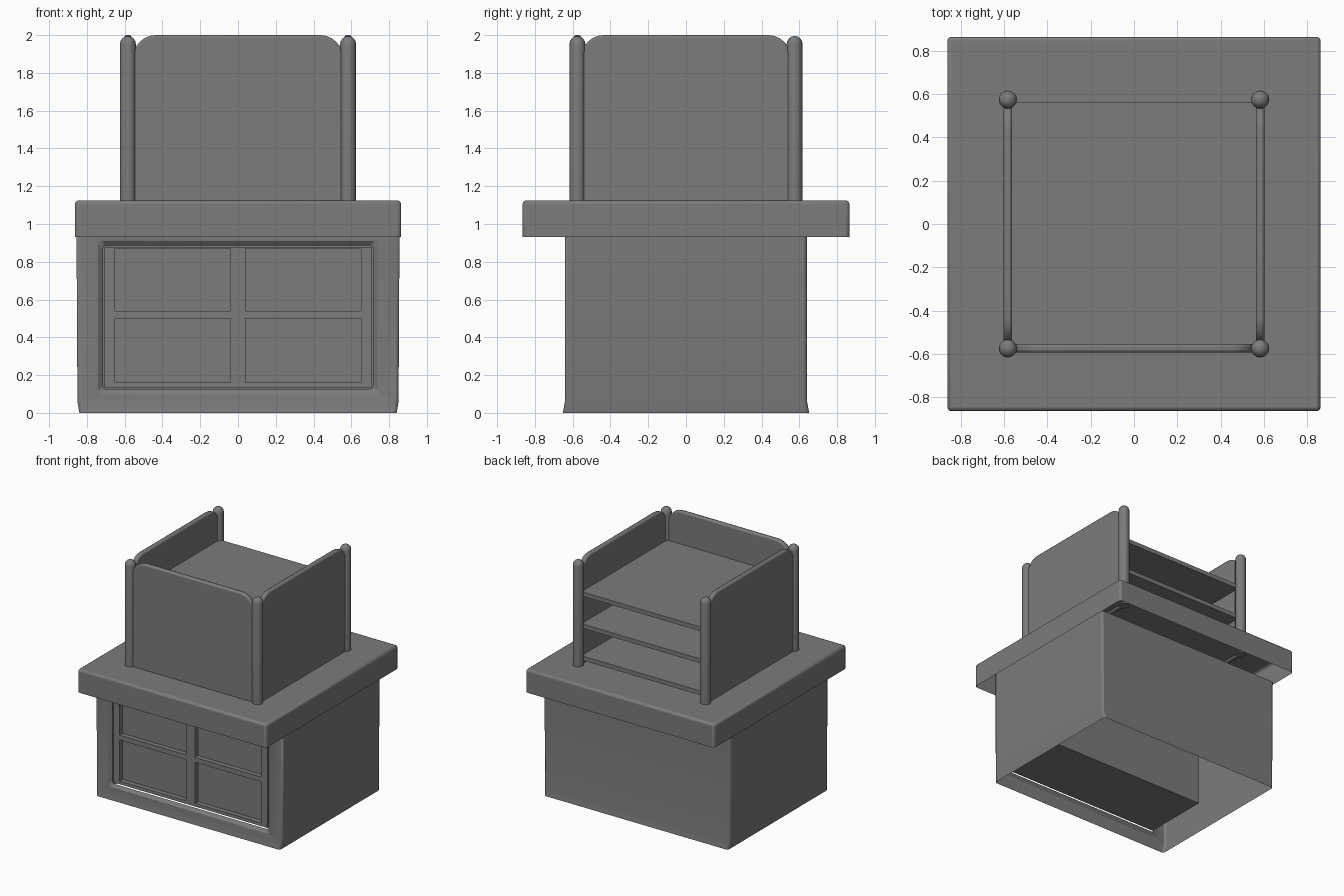
import bpy, bmesh, math
from mathutils import Vector

if "Cube" in bpy.data.objects:
    bpy.data.objects.remove(bpy.data.objects["Cube"], do_unlink=True)

GREY = (0.2, 0.2, 0.2, 1)
mat = bpy.data.materials.new("mid_grey")
mat.use_nodes = True
mat.diffuse_color = GREY
mat.node_tree.nodes["Principled BSDF"].inputs["Base Color"].default_value = GREY


def finish(bm, name, bevel=0, segments=2, angle=35):
    """Turn a bmesh into a named, shaded object."""
    mesh = bpy.data.meshes.new(name)
    bm.to_mesh(mesh)
    bm.free()
    mesh.materials.append(mat)
    obj = bpy.data.objects.new(name, mesh)
    bpy.context.collection.objects.link(obj)
    bpy.context.view_layer.objects.active = obj
    for other in bpy.context.selected_objects:
        other.select_set(False)
    obj.select_set(True)
    if bevel:
        mod = obj.modifiers.new("soft_edges", 'BEVEL')
        mod.width, mod.segments, mod.limit_method = bevel, segments, 'ANGLE'
        mod.angle_limit = math.radians(50)
    bpy.ops.object.shade_smooth_by_angle(angle=math.radians(angle))
    return obj


def box(lo, hi):
    bm = bmesh.new()
    bmesh.ops.create_cube(bm, size=1)
    lo, hi = Vector(lo), Vector(hi)
    for v in bm.verts:
        v.co = [(a + b) / 2 + c * (b - a) for a, b, c in zip(lo, hi, v.co)]
    return bm


def drop_faces(bm, test):
    bm.normal_update()
    bmesh.ops.delete(bm, geom=[f for f in bm.faces if test(f)], context='FACES')


# Cabinet shell: open top and bottom, slightly flared foot
bm = bmesh.new()
rings = []
for hx, hy, z in [(0.84, 0.652, 0), (0.85, 0.641, 0.06), (0.855, 0.64, 0.945)]:
    corners = [(-hx, -hy), (hx, -hy), (hx, hy), (-hx, hy)]
    rings.append([bm.verts.new((x, y, z)) for x, y in corners])
for low, high in zip(rings, rings[1:]):
    for i in range(4):
        j = (i + 1) % 4
        face = bm.faces.new((low[i], low[j], high[j], high[i]))
        if i == 0:
            front = face
# Framed opening sunk into the front
bmesh.ops.inset_individual(bm, faces=[front], thickness=0.03)
for v in front.verts:
    v.co.x = math.copysign(0.74, v.co.x)
    v.co.z = 0.1 if v.co.z < 0.5 else 0.91
bmesh.ops.inset_individual(bm, faces=[front], thickness=0.035)
for v in front.verts:
    v.co.y += 0.02
bmesh.ops.delete(bm, geom=[front], context='FACES')
finish(bm, "cabinet_shell", 0.015)

# Drawer block: front grid with four sunk panels, closed body behind
xs = [-0.706, -0.65, -0.04, 0.04, 0.65, 0.706]
zs = [0.134, 0.16, 0.5, 0.54, 0.87, 0.876]
bm = bmesh.new()
grid = [[bm.verts.new((x, -0.62, z)) for x in xs] for z in zs]
panels = []
for r in range(5):
    for c in range(5):
        face = bm.faces.new((grid[r][c], grid[r][c + 1], grid[r + 1][c + 1], grid[r + 1][c]))
        if r in (1, 3) and c in (1, 3):
            panels.append(face)
rim = [e for e in bm.edges if e.is_boundary]
side = bmesh.ops.extrude_edge_only(bm, edges=rim)["geom"]
for v in side:
    if isinstance(v, bmesh.types.BMVert):
        v.co.y = -0.07
bmesh.ops.holes_fill(bm, edges=[e for e in bm.edges if e.is_boundary])
sunk = bmesh.ops.extrude_discrete_faces(bm, faces=panels)["faces"]
for face in sunk:
    bmesh.ops.translate(bm, verts=face.verts[:], vec=(0, 0.04, 0))
bmesh.ops.recalc_face_normals(bm, faces=bm.faces)
finish(bm, "drawer_block")

# Counter slab: hollow underneath
bm = box((-0.863, -0.865, 0.932), (0.863, 0.865, 1.125))
drop_faces(bm, lambda f: f.normal.z < -0.5)
finish(bm, "counter_slab", 0.018)

# Corner posts with domed tops
PX, PY, R = 0.583, 0.575, 0.042
for sx, xname in ((-1, "right"), (1, "left")):
    for sy, yname in ((-1, "front"), (1, "back")):
        bm = bmesh.new()
        profile = [(0, 1.115), (R, 1.115), (R, 1.953)]
        for k in range(1, 5):
            t = k * math.pi / 8
            profile.append((R * math.cos(t), 1.953 + R * math.sin(t)))
        verts = [bm.verts.new((r, 0, z)) for r, z in profile]
        edges = [bm.edges.new(pair) for pair in zip(verts, verts[1:])]
        bmesh.ops.spin(bm, geom=verts + edges, cent=(0, 0, 0), axis=(0, 0, 1),
                       angle=math.tau, steps=16)
        bmesh.ops.remove_doubles(bm, verts=bm.verts, dist=0.0005)
        bmesh.ops.recalc_face_normals(bm, faces=bm.faces)
        bmesh.ops.translate(bm, verts=bm.verts, vec=(sx * PX, sy * PY, 0))
        finish(bm, f"post_{yname}_{xname}")


# Upright panels with rounded top corners
def panel(name, half, place):
    bm = bmesh.new()
    rad = 0.12
    outline = [(-half, 1.115), (half, 1.115)]
    for k in range(13):
        t = k * math.pi / 12
        if k == 6:
            outline.append((half - rad, 2.0))
            outline.append((rad - half, 2.0))
            continue
        cx = half - rad if k < 6 else rad - half
        outline.append((cx + rad * math.cos(t), 2.0 - rad + rad * math.sin(t)))
    face = bm.faces.new([bm.verts.new(place(u, z, -0.02)) for u, z in outline])
    new = bmesh.ops.extrude_face_region(bm, geom=[face], use_keep_orig=True)["geom"]
    shift = Vector(place(0, 0, 0.02)) - Vector(place(0, 0, -0.02))
    bmesh.ops.translate(bm, verts=[v for v in new if isinstance(v, bmesh.types.BMVert)], vec=shift)
    bmesh.ops.recalc_face_normals(bm, faces=bm.faces)
    finish(bm, name, 0.012)


panel("front_panel", 0.555, lambda u, z, d: (u, d - PY, z))
panel("left_panel", 0.555, lambda u, z, d: (PX + d, u, z))
panel("right_panel", 0.555, lambda u, z, d: (d - PX, u, z))

# Three shelves, open at the back
for name, z in (("lower_shelf", 1.20), ("middle_shelf", 1.465), ("upper_shelf", 1.73)):
    finish(box((-0.57, -0.565, z - 0.035), (0.57, 0.565, z)), name)
